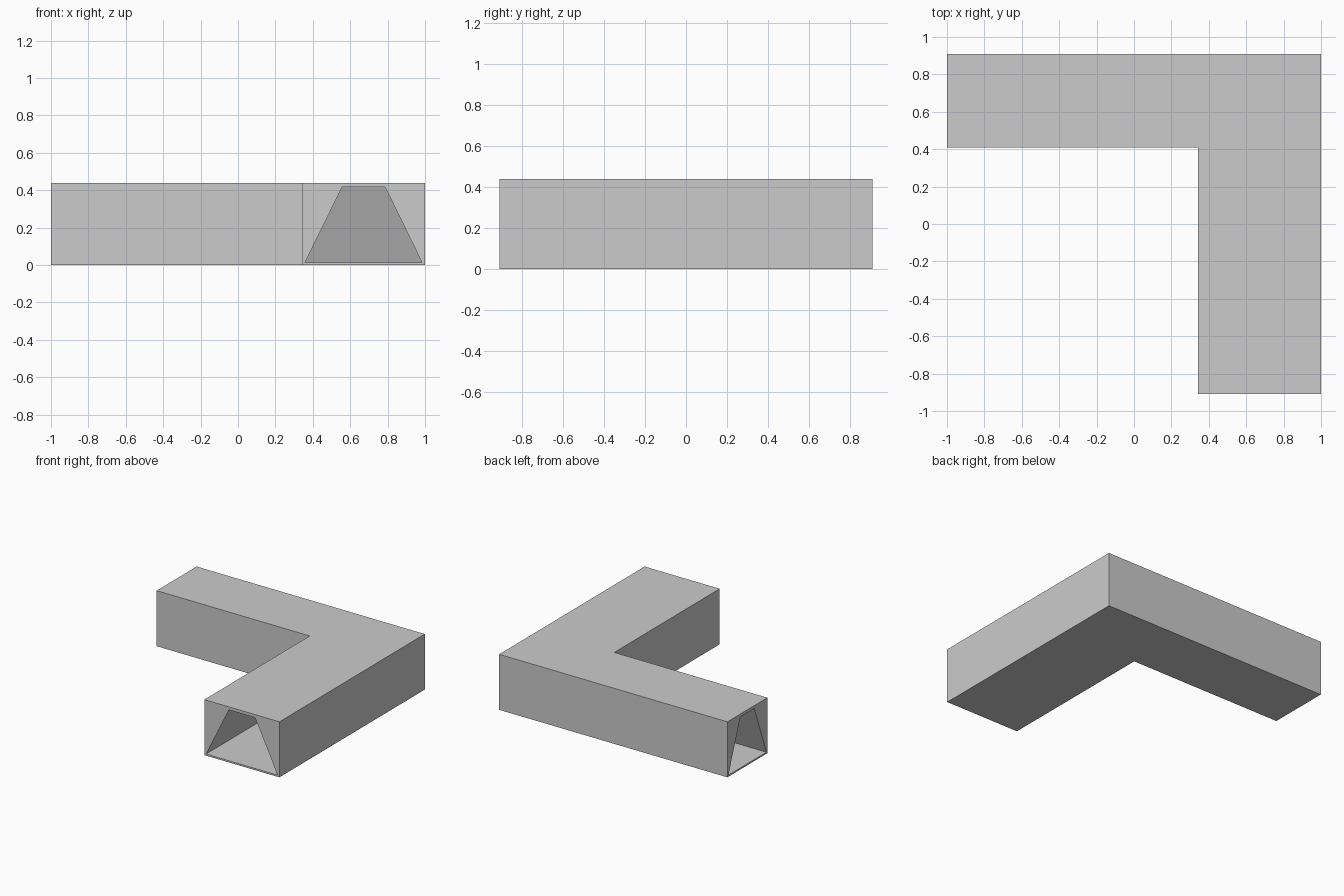
import bpy, bmesh
from mathutils import Vector

if "Cube" in bpy.data.objects:
    bpy.data.objects.remove(bpy.data.objects["Cube"])

# Plan of the L: matching corner points on the inner and outer sides
INNER = [(-1, 0.41), (0.342, 0.41), (0.342, -0.91)]
OUTER = [(-1, 0.91), (1, 0.91), (1, -0.91)]

# Cross-sections as (fraction from inner to outer side, height)
SHELL = [(0, 0), (1, 0), (1, 0.44), (0, 0.44)]
TUNNEL = [(0.024, 0.013), (0.976, 0.013), (0.676, 0.416), (0.326, 0.416)]

bm = bmesh.new()


def sweep(section):
    """Run a cross-section round the mitred corner; return its rings."""
    rings = []
    for a, b in zip(INNER, OUTER):
        ring = []
        for t, z in section:
            p = Vector(a).lerp(Vector(b), t)
            ring.append(bm.verts.new((p.x, p.y, z)))
        rings.append(ring)
    for r, s in zip(rings, rings[1:]):
        bridge(r, s)
    return rings


def bridge(r, s):
    for i in range(4):
        j = (i + 1) % 4
        bm.faces.new((r[i], r[j], s[j], s[i]))


# Outer block, trapezoid tunnel, and the frames around both open ends
shell, tunnel = sweep(SHELL), sweep(TUNNEL)
for end in (0, -1):
    bridge(shell[end], tunnel[end])

bmesh.ops.recalc_face_normals(bm, faces=bm.faces)
mesh = bpy.data.meshes.new("corner_duct")
bm.to_mesh(mesh)
bm.free()
duct = bpy.data.objects.new("corner_duct", mesh)
bpy.context.collection.objects.link(duct)
